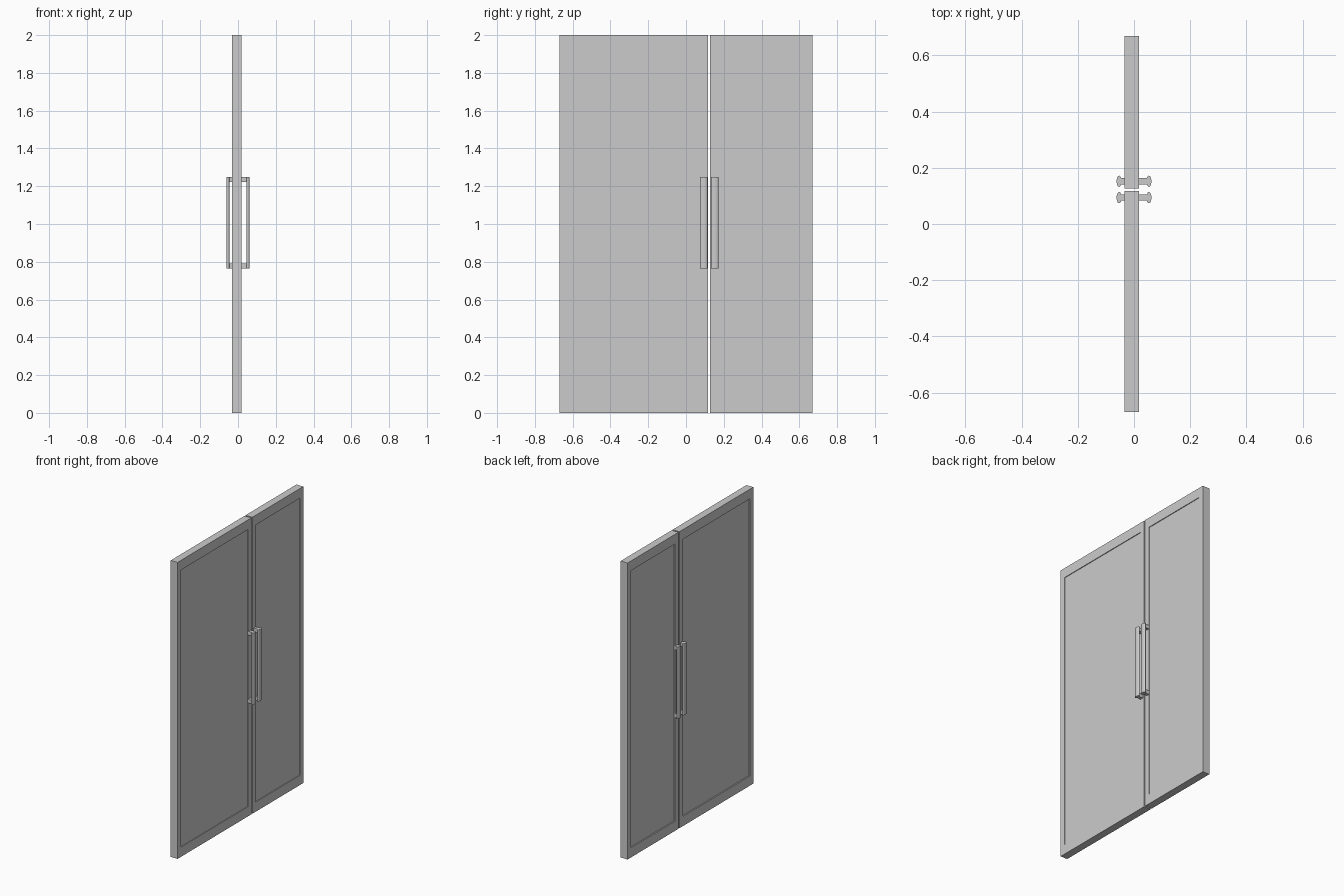
import bpy, bmesh, math
from mathutils import Vector

if "Cube" in bpy.data.objects:
    bpy.data.objects.remove(bpy.data.objects["Cube"])

X_BACK, X_FRONT = -0.033, 0.018      # faces of the door leaves
SEAM = 0.122                         # y of the gap between leaves


def make_object(name, bm):
    bmesh.ops.recalc_face_normals(bm, faces=bm.faces[:])
    mesh = bpy.data.meshes.new(name)
    bm.to_mesh(mesh)
    bm.free()
    ob = bpy.data.objects.new(name, mesh)
    bpy.context.collection.objects.link(ob)
    return ob


def box(bm, lo, hi):
    lo, hi = Vector(lo), Vector(hi)
    verts = bmesh.ops.create_cube(bm, size=1)["verts"]
    for v in verts:
        v.co = Vector([(a + b) / 2 + c * (b - a) for a, b, c in zip(lo, hi, v.co)])


def door_leaf(name, y0, y1):
    """Slab with a shallow recessed panel on both broad faces."""
    bm = bmesh.new()
    box(bm, (X_BACK, y0, 0), (X_FRONT, y1, 2))
    bm.normal_update()
    for face in [f for f in bm.faces if abs(f.normal.x) > 0.9]:
        out = face.normal.x
        bmesh.ops.inset_individual(bm, faces=[face], thickness=0.05)
        for v in face.verts:         # rails are taller than the stiles are wide
            v.co.z += 0.03 if v.co.z < 1 else -0.03
        panel = bmesh.ops.extrude_discrete_faces(bm, faces=[face])["faces"][0]
        for v in panel.verts:
            v.co.x -= out * (0.005 if out > 0 else 0.008)
    return make_object(name, bm)


def pull_handle(name, y, side):
    """Oval upright bar held by two short posts."""
    z0, z1 = 0.765, 1.248
    bm = bmesh.new()
    n = 20
    ring = [bm.verts.new((side * 0.053 + 0.009 * math.cos(t), y + 0.02 * math.sin(t), z0))
            for t in (2 * math.pi * i / n for i in range(n))]
    base = bm.faces.new(ring)
    top = bmesh.ops.extrude_face_region(bm, geom=[base], use_keep_orig=True)["geom"]
    for v in top:
        if isinstance(v, bmesh.types.BMVert):
            v.co.z = z1
    door_x = X_FRONT if side > 0 else X_BACK
    xa, xb = sorted((door_x, side * 0.052))
    for za, zb in ((z0, z0 + 0.025), (z1 - 0.025, z1)):
        box(bm, (xa, y - 0.011, za), (xb, y + 0.011, zb))
    ob = make_object(name, bm)
    bpy.ops.object.select_all(action='DESELECT')
    bpy.context.view_layer.objects.active = ob
    ob.select_set(True)
    bpy.ops.object.shade_smooth_by_angle(angle=math.radians(40))


# Wide and narrow leaves
door_leaf("wide_door_leaf", -0.67, SEAM - 0.005)
door_leaf("narrow_door_leaf", SEAM + 0.005, 0.67)

# Handles on both faces of both leaves
for leaf, dy in (("wide", -0.028), ("narrow", 0.03)):
    for face, side in (("outer", 1), ("inner", -1)):
        pull_handle(f"{leaf}_{face}_handle", SEAM + dy, side)
